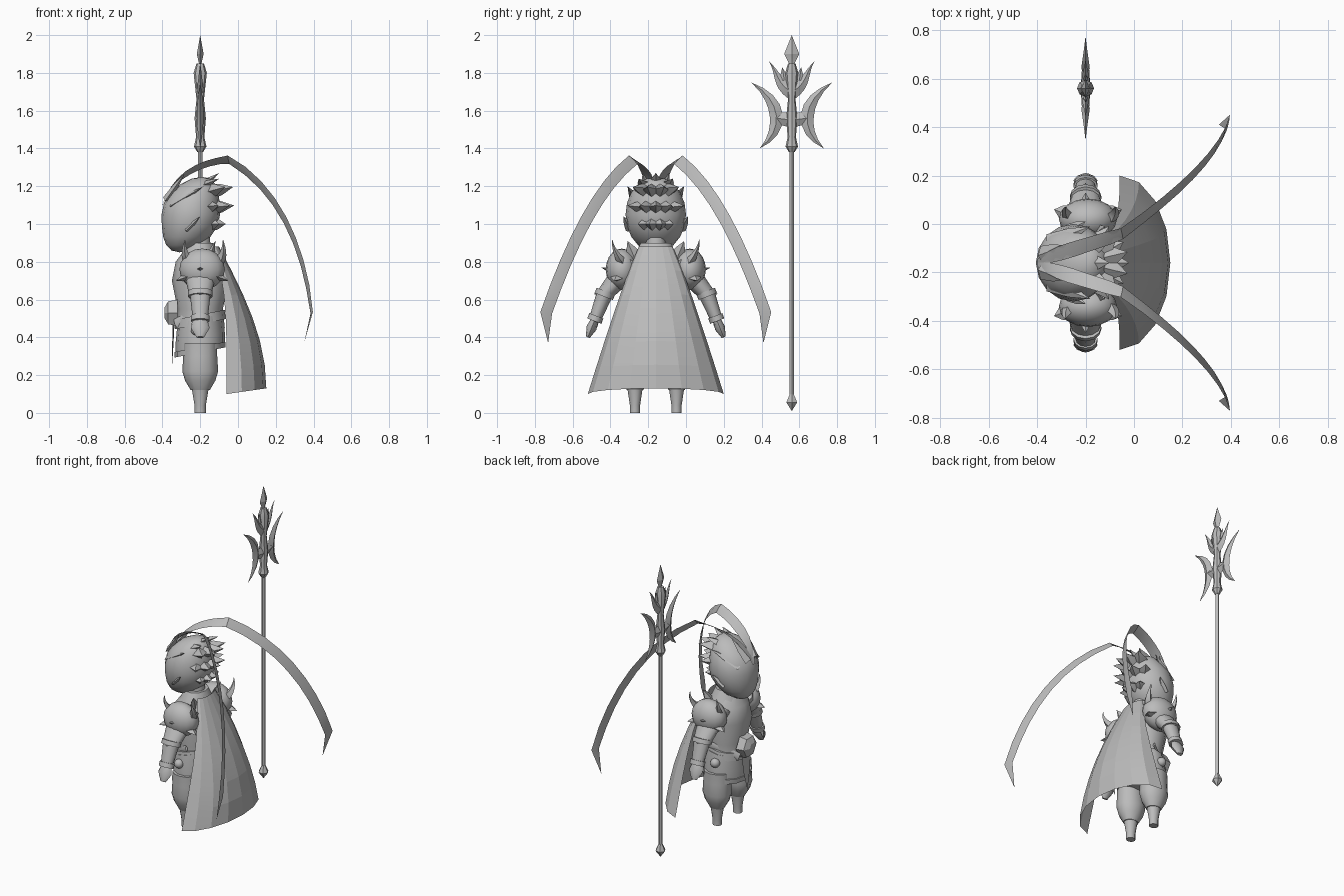
import bpy, bmesh
from math import sin, cos, pi, radians
from mathutils import Vector, geometry

if "Cube" in bpy.data.objects:
    bpy.data.objects.remove(bpy.data.objects["Cube"], do_unlink=True)

SHADE = .5
grey = bpy.data.materials.new("plain_grey")
grey.use_nodes = True
grey.diffuse_color = (SHADE, SHADE, SHADE, 1)
grey.node_tree.nodes["Principled BSDF"].inputs["Base Color"].default_value = grey.diffuse_color

X, Y, Z = Vector((1, 0, 0)), Vector((0, 1, 0)), Vector((0, 0, 1))
BODY = Vector((-.2, -.16, 0))     # foot of the figure's upright centre line
SIDES = {"left": -1, "right": 1}


def P(back, side, up):
    """Point measured backward, sideways and upward from the foot of the centre line."""
    return BODY + Vector((back, side, up))


def finish(name, bm, smooth_angle=45):
    bmesh.ops.remove_doubles(bm, verts=bm.verts, dist=.0005)
    bmesh.ops.recalc_face_normals(bm, faces=bm.faces)
    mesh = bpy.data.meshes.new(name)
    bm.to_mesh(mesh)
    bm.free()
    mesh.materials.append(grey)
    part = bpy.data.objects.new(name, mesh)
    bpy.context.collection.objects.link(part)
    bpy.ops.object.select_all(action='DESELECT')
    part.select_set(True)
    bpy.context.view_layer.objects.active = part
    bpy.ops.object.shade_smooth_by_angle(angle=radians(smooth_angle))


def tube(name, path, radii, sides=12, axis=X, flat=1, lean=0, smooth_angle=45):
    """Skin rings along a path; flat scales the ring across its axis, lean tips it by depth."""
    bm = bmesh.new()
    rings = []
    last = len(path) - 1
    for i, (centre, radius) in enumerate(zip(path, radii)):
        along = (path[min(i + 1, last)] - path[max(i - 1, 0)]).normalized()
        u = (axis - along * axis.dot(along)).normalized()
        v = along.cross(u) * flat
        ring = []
        for k in range(sides):
            turn = 2 * pi * k / sides
            offset = (u * cos(turn) + v * sin(turn)) * radius
            ring.append(bm.verts.new(centre + offset + Z * lean * offset.x))
        rings.append(ring)
    for lower, upper in zip(rings, rings[1:]):
        for k in range(sides):
            n = (k + 1) % sides
            bm.faces.new((lower[k], lower[n], upper[n], upper[k]))
    bm.faces.new(rings[0])
    bm.faces.new(rings[-1])
    finish(name, bm, smooth_angle)


def column(name, rows, side=0, **options):
    """Upright turned part from (height, radius) rows."""
    tube(name, [P(0, side, up) for up, radius in rows], [radius for up, radius in rows], **options)


def cone(name, start, end, wide, narrow=0, **options):
    tube(name, [start, end], [wide, narrow], **options)


def spike(name, base, tip, radius, flat=.5):
    """Four-sided pointed lock or armour point."""
    axis = X if abs((tip - base).normalized().y) > .7 else Y
    tube(name, [base, base.lerp(tip, .5), tip], [radius, radius * .7, 0],
         sides=4, axis=axis, flat=flat, smooth_angle=25)


def blade(name, controls, radius, profile, flat, tip=None, axis=X):
    """Four-sided blade along Bezier control points, its width following a profile rule."""
    path = []
    for i in range(0, len(controls) - 1, 3):
        a, b, c, d = controls[i:i + 4]
        path += geometry.interpolate_bezier(a, b, c, d, 9)[min(i, 1):]
    if tip:
        path.append(tip)
    radii = [radius * profile(i / (len(path) - 1)) for i in range(len(path))]
    tube(name, path, radii, sides=4, axis=axis, flat=flat, smooth_angle=25)


def pointed(t):
    return 1 - t


def crescent_shape(t):
    return sin(pi * t)


def ribbon_shape(t):
    return min(1, .4 + 3 * t) if t < 1 else 0


def ball(name, centre, size, bend=0):
    """Ellipsoid; bend pushes the bottom forward and the top backward."""
    bm = bmesh.new()
    bmesh.ops.create_uvsphere(bm, u_segments=16, v_segments=10, radius=1)
    for v in bm.verts:
        v.co = v.co * Vector((1, 1, 1)).length / 3 ** .5
        v.co = Vector(a * b for a, b in zip(v.co, size))
        v.co.x += bend * v.co.z * abs(v.co.z)
        v.co += centre
    finish(name, bm, 60)


# Head, neck and collar
CROWN = P(-.05, 0, 1.05)
ball("head", CROWN, (.155, .16, .2), bend=1.5)
column("neck", [(.8, .06), (.95, .05)])
column("collar", [(.83, .1), (.9, .07)], sides=10, flat=1.2)

# Fanned rows of pointed back locks
for row, count in enumerate((4, 5, 4)):
    level = P(0, 0, 1 + row * .08)
    for k in range(count):
        turn = (k - (count - 1) / 2) / 2
        out = Vector((cos(turn), sin(turn), .1 * row))
        reach = .14 if row == 0 else .18
        spike(f"back_lock_{row}_{k}", level + out * .05, level + out * reach, .06, flat=.7)
spike("top_lock", P(0, 0, 1.2), P(.1, 0, 1.27), .04)

for side, s in SIDES.items():
    spike(f"{side}_brow_lock", P(-.18, s * .03, 1.13), P(-.08, s * .07, 1.27), .04)
    spike(f"{side}_temple_lock", P(-.15, s * .08, 1.1), P(.02, s * .15, 1.2), .04)
    spike(f"{side}_crown_lock", P(0, s * .05, 1.2), P(.1, s * .09, 1.24), .04)
    spike(f"{side}_ear", P(-.07, s * .13, .97), P(0, s * .17, 1.04), .03)

    # Long trailing plume ribbon, rising from the brow and falling behind
    blade(f"{side}_plume",
          [P(-.2, 0, 1.1), P(-.15, s * .03, 1.25), P(0, s * .07, 1.33), P(.15, s * .12, 1.34),
           P(.4, s * .3, 1.2), P(.55, s * .45, .9), P(.59, s * .58, .53)],
          .032, ribbon_shape, flat=.06, tip=P(.55, s * .57, .37), axis=Vector((.2, s * .8, .5)))

# Torso, belt and flared skirt
column("torso", [(.45, .13), (.55, .12), (.7, .15), (.8, .13), (.88, .07)], flat=1.1)
column("skirt", [(.33, .13), (.4, .13), (.5, .12)], flat=1.3, lean=.2, sides=14)
column("skirt_hem", [(.32, .135), (.35, .135)], flat=1.35, lean=.2, sides=14)
column("belt", [(.47, .135), (.52, .13)], flat=1.15, lean=.2, sides=14)
tube("buckle", [P(-.12, 0, .53), P(-.17, 0, .53), P(-.19, 0, .53)], [.08, .07, .03],
     sides=6, axis=Y, smooth_angle=20)
spike("front_tassel", P(-.14, 0, .5), P(-.15, 0, .23), .05, flat=.1)

for side, s in SIDES.items():
    # Legs: baggy trousers gathered into narrow boots
    column(f"{side}_trouser", [(.12, .05), (.17, .08), (.22, .095), (.3, .09), (.37, .09)],
           side=s * .11, flat=.85)
    column(f"{side}_boot", [(0, .03), (.04, .03), (.13, .045)], side=s * .11, flat=.9)

    # Arms: padded shoulder, sleeve, cuffed forearm and hand
    shoulder, elbow = P(0, s * .12, .8), P(0, s * .27, .63)
    wrist, fingers = P(0, s * .32, .5), P(0, s * .36, .4)
    ball(f"{side}_pauldron", P(.01, s * .18, .76), (.12, .085, .11))
    cone(f"{side}_sleeve", shoulder, elbow, .1, .06, flat=.7)
    cone(f"{side}_forearm", elbow, wrist, .055, .04, flat=.8)
    for label, joint, radius in (("elbow", elbow, .065), ("wrist", wrist, .05)):
        along = (wrist - elbow).normalized() * .015
        cone(f"{side}_{label}_cuff", joint - along, joint + along, radius, radius, flat=.8)
    tube(f"{side}_hand", [wrist, wrist.lerp(fingers, .5), fingers], [.035, .05, .02], sides=8, flat=.55)
    spike(f"{side}_thumb", wrist - X * .03, wrist - X * .05 - Z * .07, .02)

    # Shoulder horns and armour points
    for facing, f in (("front", -1), ("back", 1)):
        root = P(.02 + f * .06, s * .18, .8)
        blade(f"{side}_{facing}_horn",
              [root, root + X * f * .04, root + Vector((f * .05, s * .05, .06)),
               root + Vector((f * .04, s * .05, .12))], .04, pointed, flat=.8)
        spike(f"{side}_{facing}_point", P(.01 + f * .08, s * .2, .72), P(.01 + f * .14, s * .22, .7), .04)
    spike(f"{side}_collar_horn", P(.05, s * .11, .82), P(.08, s * .15, .91), .04)
    spike(f"{side}_side_point", P(0, s * .22, .75), P(0, s * .29, .77), .03)
    spike(f"{side}_elbow_point", elbow, elbow + Y * s * .06, .03)

    # Hip stud and strap
    ball(f"{side}_hip_stud", P(-.02, s * .16, .44), (.03, .03, .03))
    cone(f"{side}_hip_strap", P(-.13, s * .06, .47), P(.03, s * .15, .55), .03, .02,
         sides=4, axis=Z, flat=.4)

# Cape: a flaring sheet that bows out further the lower it hangs
ROWS, COLUMNS = 6, 8
bm = bmesh.new()
grid = []
for i in range(ROWS + 1):
    drop = i / ROWS
    half = .09 + .27 * drop ** .9
    edge = .14 - .07 * (1 - drop) ** 4
    bow = .1 + .25 * sin(drop * pi / 2) - edge
    line = []
    for k in range(COLUMNS + 1):
        turn = pi * (k / COLUMNS - .5)
        line.append(bm.verts.new(P(edge + bow * cos(turn), half * sin(turn),
                                   .88 - .78 * drop + .03 * drop * cos(turn))))
    grid.append(line)
for upper, lower in zip(grid, grid[1:]):
    for k in range(COLUMNS):
        bm.faces.new((upper[k], upper[k + 1], lower[k + 1], lower[k]))
finish("cape", bm, 5)

# Trident standing beside the figure
ASIDE = .72
column("shaft", [(.06, .012), (1.4, .012)], side=ASIDE, sides=8)
column("pommel", [(.01, 0), (.055, .033), (.1, .012)], side=ASIDE, sides=6, smooth_angle=20)
column("socket", [(1.38, .015), (1.41, .033), (1.46, .022), (1.56, .03), (1.66, .02), (1.8, .035), (1.85, .02)],
       side=ASIDE, sides=8, smooth_angle=30)
column("centre_blade", [(1.8, .02), (1.85, .015), (1.9, .04), (2, 0)],
       side=ASIDE, sides=4, axis=Y, flat=.45, smooth_angle=20)

for side, s in SIDES.items():
    def Q(out, up):
        return P(0, ASIDE + s * out, up)

    blade(f"{side}_crescent", [Q(.215, 1.75), Q(.05, 1.65), Q(.04, 1.5), Q(.17, 1.4)],
          .035, crescent_shape, flat=.5, axis=Y + Z * .01)
    cone(f"{side}_crescent_mount", Q(0, 1.55), Q(.08, 1.56), .02, .015, sides=4, flat=2)
    blade(f"{side}_prong", [Q(0, 1.7), Q(.08, 1.74), Q(.07, 1.8), Q(.12, 1.86)],
          .02, pointed, flat=2)
    spike(f"{side}_prong_barb", Q(.04, 1.76), Q(.05, 1.83), .02)
